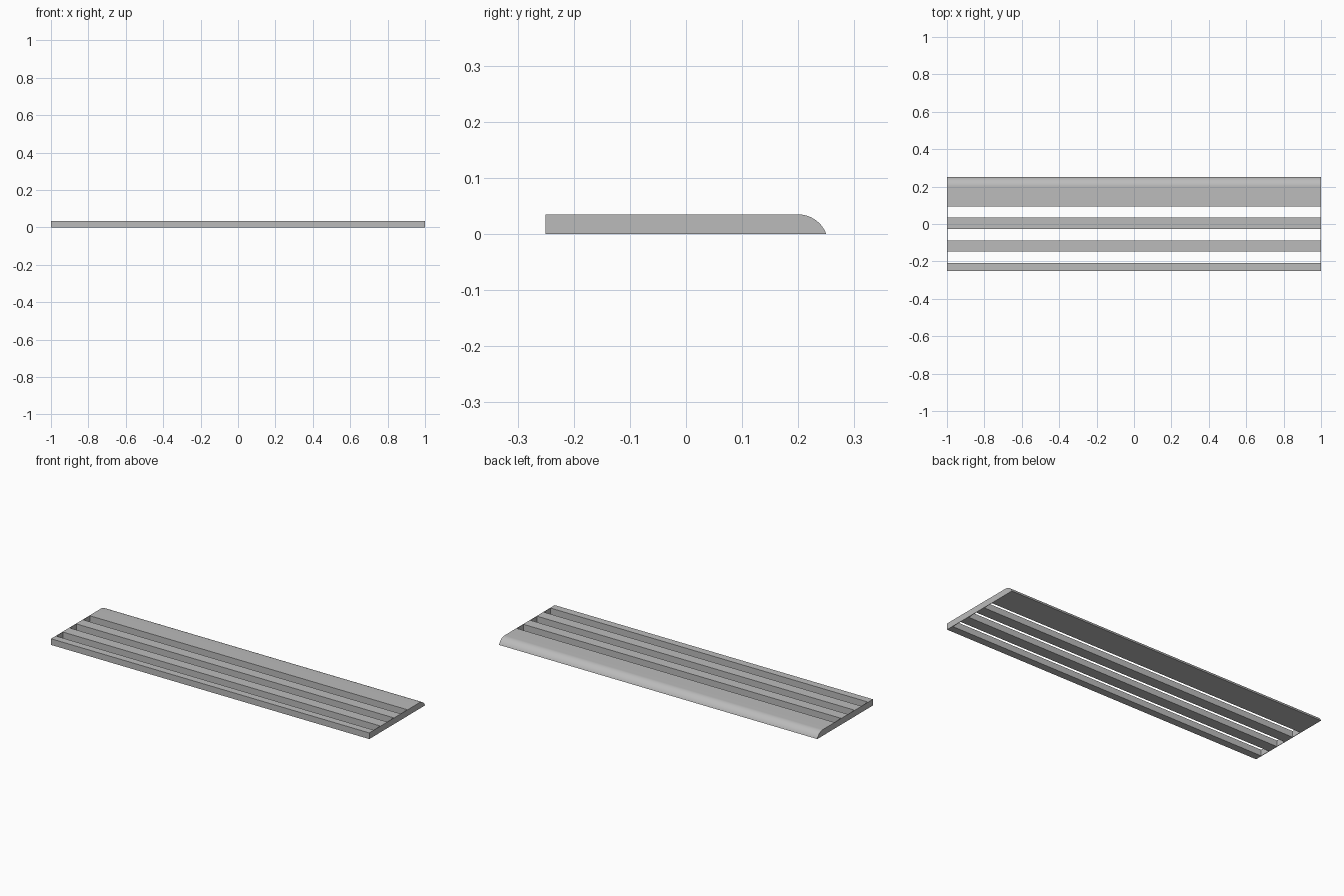
import bpy
import bmesh
import math

if "Cube" in bpy.data.objects:
    bpy.data.objects.remove(bpy.data.objects["Cube"], do_unlink=True)

LENGTH, DEPTH, HEIGHT = 2.0, 0.5, 0.035
NOSE = 0.05            # depth of the rounded back edge
WALL = 0.003           # thin end walls closing the slots
SLOT_WIDTH, SLOT_PITCH, FIRST_SLOT = 0.06, 0.121, -0.178

# Plain grey material
grey = bpy.data.materials.new("grey")
grey.use_nodes = True
colour = (0.5, 0.5, 0.5, 1)
grey.diffuse_color = colour
grey.node_tree.nodes["Principled BSDF"].inputs["Base Color"].default_value = colour


def extrude_profile(name, profile, length):
    """Extrude a (y, z) outline along x, centred on x = 0."""
    bm = bmesh.new()
    face = bm.faces.new([bm.verts.new((-length / 2, y, z)) for y, z in profile])
    result = bmesh.ops.extrude_face_region(bm, geom=[face])
    moved = [v for v in result["geom"] if isinstance(v, bmesh.types.BMVert)]
    bmesh.ops.translate(bm, verts=moved, vec=(length, 0, 0))
    bmesh.ops.recalc_face_normals(bm, faces=bm.faces)
    mesh = bpy.data.meshes.new(name)
    bm.to_mesh(mesh)
    bm.free()
    obj = bpy.data.objects.new(name, mesh)
    bpy.context.collection.objects.link(obj)
    return obj


# Board outline: square front, arc rolling down to the back edge
radius = (NOSE ** 2 + HEIGHT ** 2) / (2 * HEIGHT)
sweep = math.asin(NOSE / radius)
back = DEPTH / 2
steps = 16
arc = [(back - NOSE + radius * math.sin(sweep * i / steps),
        HEIGHT - radius + radius * math.cos(sweep * i / steps))
       for i in range(steps + 1)]
board = extrude_profile("slotted_board", [(-back, 0), (-back, HEIGHT)] + arc, LENGTH)
board.data.materials.append(grey)

# Three long slots cut right through the board
bpy.context.view_layer.objects.active = board
for i in range(3):
    y = FIRST_SLOT + i * SLOT_PITCH
    a, b = y - SLOT_WIDTH / 2, y + SLOT_WIDTH / 2
    low, high = -HEIGHT, 2 * HEIGHT
    cutter = extrude_profile("slot_cutter", [(a, low), (b, low), (b, high), (a, high)],
                             LENGTH - 2 * WALL)
    cutter.hide_render = True
    cut = board.modifiers.new("slot", "BOOLEAN")
    cut.operation = "DIFFERENCE"
    cut.solver = "EXACT"
    cut.object = cutter
    bpy.ops.object.modifier_apply(modifier=cut.name)
    bpy.data.objects.remove(cutter, do_unlink=True)

# Smooth rounded edge, sharp corners elsewhere
bpy.ops.object.select_all(action="DESELECT")
board.select_set(True)
bpy.ops.object.shade_smooth_by_angle(angle=math.radians(30))
